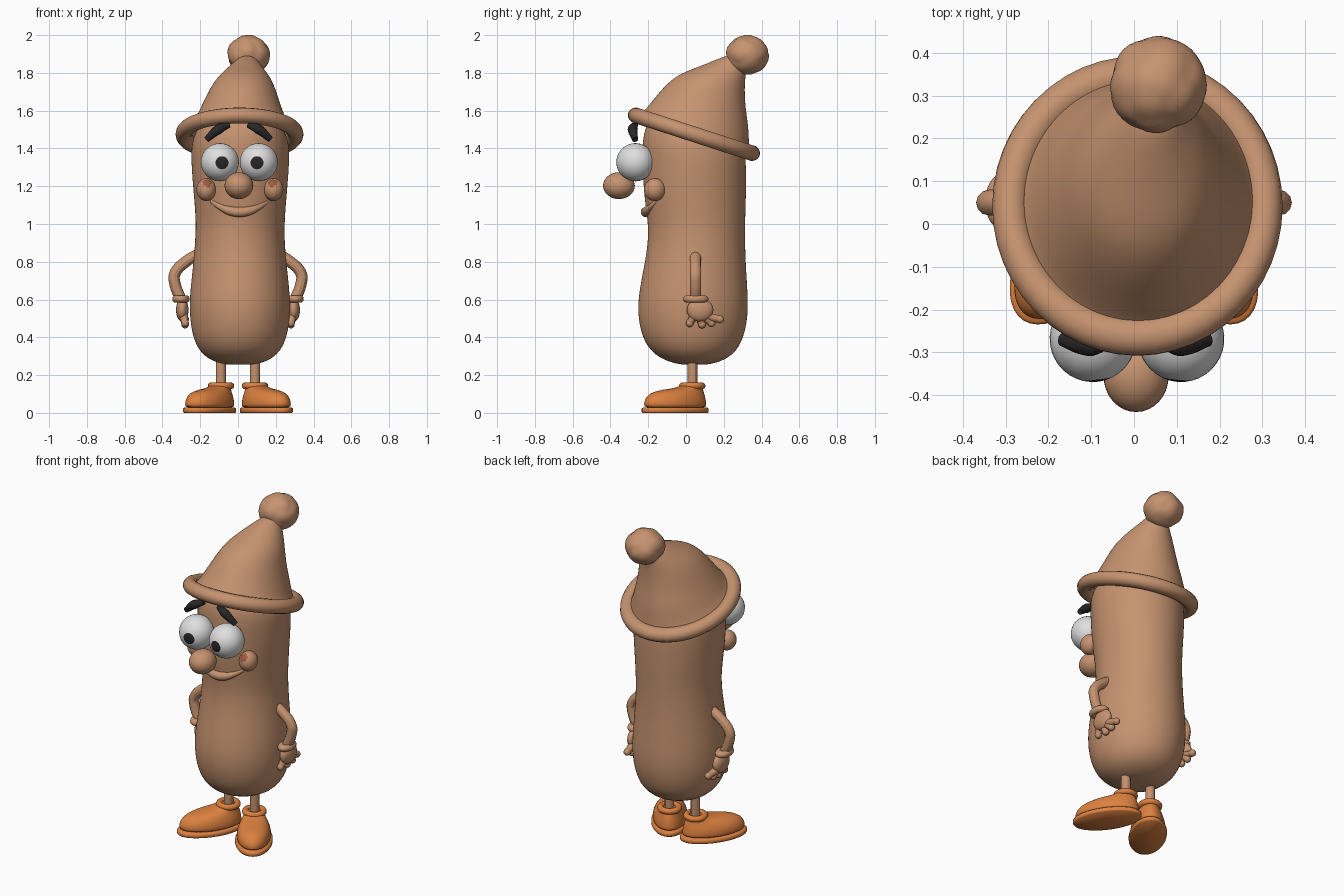
import bpy, bmesh, math, random
from mathutils import Vector, Matrix

if "Cube" in bpy.data.objects:
    bpy.data.objects.remove(bpy.data.objects["Cube"])

random.seed(4)


def material(name, rgb):
    m = bpy.data.materials.new(name)
    m.diffuse_color = (*rgb, 1)
    m.use_nodes = True
    m.node_tree.nodes["Principled BSDF"].inputs["Base Color"].default_value = m.diffuse_color
    return m


TAN = material("tan", (0.56, 0.29, 0.16))
ORANGE = material("orange", (0.72, 0.22, 0.05))
WHITE = material("eye white", (0.74, 0.74, 0.74))
DARK = material("dark grey", (0.022, 0.019, 0.02))
BLUSH = material("red brown", (0.34, 0.10, 0.05))


def finish(name, bm, mats, subsurf=0):
    bmesh.ops.recalc_face_normals(bm, faces=bm.faces)
    for f in bm.faces:
        f.smooth = True
    me = bpy.data.meshes.new(name)
    bm.to_mesh(me)
    bm.free()
    for m in mats:
        me.materials.append(m)
    ob = bpy.data.objects.new(name, me)
    bpy.context.collection.objects.link(ob)
    if subsurf:
        ob.modifiers.new("smooth", "SUBSURF").levels = subsurf
        ob.modifiers["smooth"].render_levels = subsurf
    return ob


def loft(name, rings, mat, subsurf=2, n=28, cap_start=True):
    """Rings are (front y, front z, back y, back z, half width, centre x)."""
    bm = bmesh.new()
    loops = []
    for fy, fz, by, bz, hw, cx in rings:
        c = Vector((cx, (fy + by) / 2, (fz + bz) / 2))
        d = Vector((0, (fy - by) / 2, (fz - bz) / 2))
        loops.append([bm.verts.new(c + d * math.cos(a) + Vector((hw * math.sin(a), 0, 0)))
                      for a in (2 * math.pi * i / n for i in range(n))])
    for a, b in zip(loops, loops[1:]):
        for i in range(n):
            bm.faces.new((a[i], a[(i + 1) % n], b[(i + 1) % n], b[i]))
    for lp in ([loops[0]] if cap_start else []) + [loops[-1]]:
        mid = bm.verts.new(sum((v.co for v in lp), Vector()) / n)
        for i in range(n):
            bm.faces.new((lp[i], lp[(i + 1) % n], mid))
    return finish(name, bm, [mat], subsurf)


def ball(name, loc, radii, mats, aim=None, segs=32, rings=18):
    """Ellipsoid; aim turns the pole towards a direction."""
    bm = bmesh.new()
    bmesh.ops.create_uvsphere(bm, u_segments=segs, v_segments=rings, radius=1)
    if aim:
        bm.transform(Vector(aim).to_track_quat('Z', 'Y').to_matrix().to_4x4())
    bm.transform(Matrix.Translation(loc) @ Matrix.Diagonal((*radii, 1)))
    return finish(name, bm, mats)


def paint_towards(ob, centre, direction, limit):
    d = Vector(direction).normalized()
    for p in ob.data.polygons:
        if (p.center - Vector(centre)).normalized().dot(d) > limit:
            p.material_index = 1


def tube(name, pts, r, mat, radii=None):
    cu = bpy.data.curves.new(name, 'CURVE')
    cu.dimensions = '3D'
    cu.bevel_depth, cu.bevel_resolution, cu.resolution_u = r, 4, 8
    cu.use_fill_caps = True
    sp = cu.splines.new('BEZIER')
    sp.bezier_points.add(len(pts) - 1)
    for i, (bp, p) in enumerate(zip(sp.bezier_points, pts)):
        bp.co = p
        bp.handle_left_type = bp.handle_right_type = 'AUTO'
        bp.radius = radii[i] if radii else 1
    ob = bpy.data.objects.new(name, cu)
    bpy.context.collection.objects.link(ob)
    cu.materials.append(mat)
    bpy.ops.object.select_all(action='DESELECT')
    ob.select_set(True)
    bpy.context.view_layer.objects.active = ob
    bpy.ops.object.convert(target='MESH')
    bpy.ops.object.shade_smooth_by_angle()


def torus(name, loc, R, r, mat, scale=(1, 1, 1), tilt=0):
    bpy.ops.mesh.primitive_torus_add(major_radius=R, minor_radius=r, major_segments=48,
                                     minor_segments=14, location=loc, rotation=(tilt, 0, 0))
    ob = bpy.context.object
    ob.name, ob.scale = name, scale
    ob.data.materials.append(mat)
    bpy.ops.object.shade_smooth()
    return ob


# Sausage-shaped body, domed inside the hat
loft("body", [
    (-0.04, 0.255, 0.13, 0.255, 0.09, 0.01),
    (-0.15, 0.29, 0.235, 0.29, 0.185, 0.01),
    (-0.225, 0.37, 0.30, 0.37, 0.245, 0.01),
    (-0.257, 0.50, 0.33, 0.50, 0.268, 0.01),
    (-0.255, 0.62, 0.33, 0.62, 0.268, 0.01),
    (-0.222, 0.78, 0.318, 0.78, 0.249, 0.01),
    (-0.20, 0.92, 0.314, 0.92, 0.237, 0.01),
    (-0.205, 1.03, 0.315, 1.03, 0.237, 0.012),
    (-0.226, 1.16, 0.32, 1.16, 0.248, 0.012),
    (-0.232, 1.35, 0.32, 1.30, 0.262, 0.012),
    (-0.232, 1.53, 0.315, 1.40, 0.262, 0.012),
    (-0.12, 1.60, 0.24, 1.50, 0.18, 0.012)], TAN)

# Floppy hat, rolled brim and bobble
loft("hat", [
    (-0.262, 1.57, 0.34, 1.38, 0.29, 0.01),
    (-0.235, 1.585, 0.335, 1.43, 0.262, 0.012),
    (-0.185, 1.645, 0.332, 1.52, 0.228, 0.015),
    (-0.125, 1.72, 0.318, 1.60, 0.195, 0.02),
    (-0.05, 1.79, 0.312, 1.68, 0.165, 0.027),
    (0.06, 1.83, 0.312, 1.75, 0.125, 0.035),
    (0.16, 1.87, 0.318, 1.80, 0.08, 0.042),
    (0.23, 1.90, 0.325, 1.84, 0.05, 0.05)], TAN, cap_start=False)
torus("hat_brim", (0.008, 0.042, 1.475), 0.297, 0.042, TAN, (1, 1.08, 1), math.radians(-18))

bm = bmesh.new()
bmesh.ops.create_icosphere(bm, subdivisions=4, radius=1)
lumps = [Vector((random.gauss(0, 1), random.gauss(0, 1), random.gauss(0, 1))).normalized()
         for _ in range(40)]
for v in bm.verts:
    n = v.co.normalized()
    v.co = n * (0.93 + 0.09 * max(0, (max(n.dot(d) for d in lumps) - 0.85) / 0.15))
bm.transform(Matrix.Translation((0.055, 0.325, 1.895)) @ Matrix.Diagonal((0.113, 0.113, 0.104, 1)))
finish("hat_bobble", bm, [TAN])

# Nose and smiling lip
ball("nose", (0.005, -0.355, 1.203), (0.076, 0.084, 0.071), [TAN])
xs = [-0.15, -0.10, -0.05, 0, 0.05, 0.10, 0.15]
tube("smile", [(x + 0.008, 0.062 - 0.275 * math.sqrt(1 - (x / 0.24) ** 2), 1.063 + 2.6 * x * x)
               for x in xs], 0.027, TAN, [0.35, 0.6, 0.9, 1, 0.9, 0.6, 0.35])

for s, side in ((-1, "left"), (1, "right")):
    # Eyes with pupils painted round the aimed pole
    c = (0.007 + s * 0.103, -0.268, 1.327)
    aim = (-0.10 if s > 0 else 0.12, -1, -0.03)
    eye = ball(side + "_eye", c, (0.101, 0.101, 0.101), [WHITE, DARK], aim)
    paint_towards(eye, c, aim, math.cos(math.radians(20)))

    # Worried brows
    tube(side + "_brow", [(0.003 + s * x, y, z) for x, y, z in
                          ((0.05, -0.268, 1.525), (0.105, -0.282, 1.502), (0.17, -0.27, 1.447))],
         0.027, DARK, [0.55, 1, 0.6])

    # Cheeks with a blush on the inner front
    c = (0.01 + s * 0.178, -0.165, 1.182)
    cheek = ball(side + "_cheek", c, (0.052, 0.058, 0.06), [TAN, BLUSH])
    paint_towards(cheek, c, (-s * 0.1, -0.75, 0.65), 0.9)

    # Bent arms, cuffs and hands
    tube(side + "_arm", [(s * x, 0.05, z) for x, z in
                         ((0.21, 0.84), (0.27, 0.805), (0.335, 0.735), (0.335, 0.69), (0.303, 0.60))],
         0.03, TAN)
    torus(side + "_cuff", (s * 0.302, 0.052, 0.603), 0.034, 0.02, TAN, (0.85, 1.25, 1))
    ball(side + "_palm", (s * 0.295, 0.075, 0.545), (0.033, 0.07, 0.062), [TAN], segs=24, rings=14)
    for i, (y, z) in enumerate(((0.02, 0.475), (0.085, 0.468), (0.135, 0.475), (0.18, 0.495))):
        tube(f"{side}_finger_{i + 1}", [(s * 0.293, 0.06 + 0.12 * (y - 0.06), 0.55),
                                        (s * 0.288, (y + 0.06) / 2, 0.512), (s * 0.28, y, z)],
             0.022, TAN, [1, 1, 0.85])
        ball(f"{side}_fingertip_{i + 1}", (s * 0.28, y, z), (0.021, 0.021, 0.021), [TAN],
             segs=14, rings=8)

    # Legs
    tube(side + "_leg", [(s * 0.09, 0.035, 0.10), (s * 0.09, 0.035, 0.34)], 0.027, TAN)

    # Shoes turned outwards, with a thick sole and an ankle collar
    shoe = loft(side + "_shoe", [
        (-0.19, 0.024, 0.185, 0.024, 0.096, 0),
        (-0.194, 0.045, 0.182, 0.045, 0.099, 0),
        (-0.188, 0.075, 0.178, 0.075, 0.096, 0),
        (-0.155, 0.108, 0.172, 0.10, 0.083, 0),
        (-0.075, 0.124, 0.165, 0.118, 0.068, 0),
        (0.01, 0.132, 0.16, 0.13, 0.06, 0),
        (0.045, 0.15, 0.157, 0.15, 0.055, 0)], ORANGE, 1)
    sole = loft(side + "_sole", [
        (-0.20, 0.0, 0.19, 0.0, 0.102, 0),
        (-0.205, 0.006, 0.195, 0.006, 0.106, 0),
        (-0.205, 0.022, 0.195, 0.022, 0.106, 0),
        (-0.198, 0.028, 0.188, 0.028, 0.10, 0)], ORANGE, 0, 40)
    for ob in (shoe, sole):
        ob.location = (s * 0.147, -0.053, 0)
        ob.rotation_euler = (0, 0, s * math.radians(33))
    torus(side + "_shoe_collar", (s * 0.09, 0.033, 0.143), 0.052, 0.018, ORANGE)
